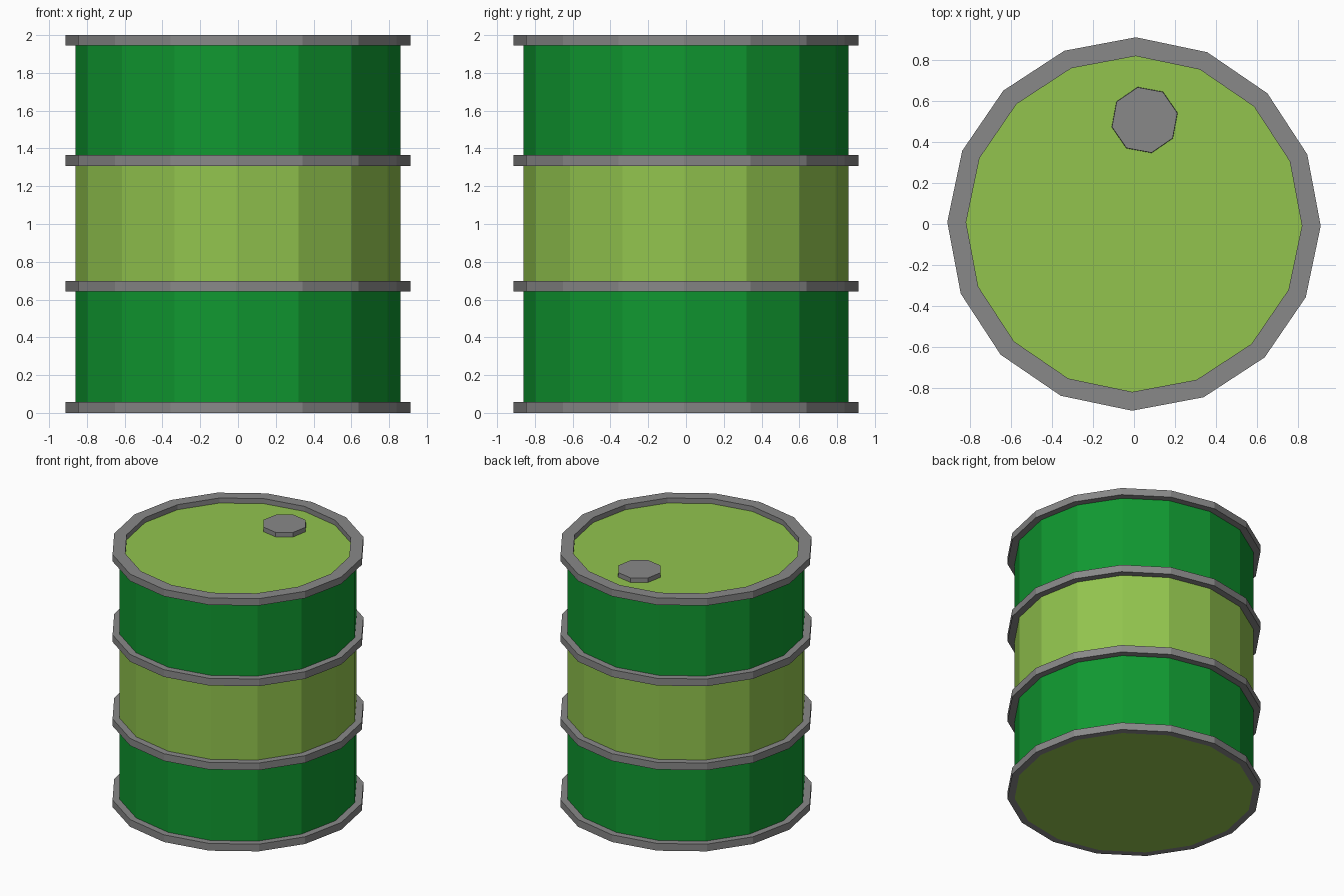
import bpy, bmesh, math

if "Cube" in bpy.data.objects:
    bpy.data.objects.remove(bpy.data.objects["Cube"])

def material(name, rgb):
    m = bpy.data.materials.new(name)
    m.diffuse_color = (*rgb, 1)
    m.use_nodes = True
    m.node_tree.nodes["Principled BSDF"].inputs["Base Color"].default_value = m.diffuse_color
    return m

GREEN = material("dark green", (0.0052, 0.314, 0.030))
LIME = material("lime green", (0.287, 0.552, 0.076))
GREY = material("steel grey", (0.246, 0.246, 0.246))

SIDES = 16
TWIST = math.radians(-0.6)

def lathe(name, profile, mats, sides=SIDES, twist=TWIST, centre=(0, 0),
          closed=False, rule=None):
    """Turn an upward (radius, z) profile; open profiles get end caps."""
    bm = bmesh.new()
    loops = []
    for r, z in profile:
        loops.append([bm.verts.new((centre[0] + r * math.cos(twist + math.tau * i / sides),
                                    centre[1] + r * math.sin(twist + math.tau * i / sides), z))
                      for i in range(sides)])
    pairs = list(zip(loops, loops[1:]))
    if closed:
        pairs.append((loops[-1], loops[0]))
    for a, b in pairs:
        for i in range(sides):
            j = (i + 1) % sides
            bm.faces.new((a[i], a[j], b[j], b[i]))
    if not closed:
        bm.faces.new(loops[0][::-1])
        bm.faces.new(loops[-1])
    bm.normal_update()
    if rule:
        for f in bm.faces:
            f.material_index = rule(f)
    me = bpy.data.meshes.new(name)
    bm.to_mesh(me)
    bm.free()
    for m in mats:
        me.materials.append(m)
    ob = bpy.data.objects.new(name, me)
    bpy.context.collection.objects.link(ob)
    return ob

# Drum body: green outer bands, lime middle band, lid and base
def band_colour(f):
    z = f.calc_center_median().z
    return 1 if abs(f.normal.z) > 0.5 or 0.67 < z < 1.33 else 0

lathe("drum_body", [(0.86, 0), (0.86, 0.67), (0.86, 1.335), (0.86, 1.96)],
      [GREEN, LIME], rule=band_colour)

# Steel hoops; the top one has a wider rim standing above the lid
for name, inner, z0, z1 in [("bottom_hoop", 0.86, 0, 0.057),
                            ("lower_hoop", 0.855, 0.642, 0.699),
                            ("upper_hoop", 0.855, 1.307, 1.364),
                            ("top_rim", 0.82, 1.945, 2.0)]:
    lathe(name, [(inner, z0), (0.912, z0), (0.912, z1), (inner, z1)], [GREY], closed=True)

# Filler cap on the lid
lathe("filler_cap", [(0.165, 1.95), (0.163, 1.995)], [GREY], sides=8,
      twist=math.radians(12), centre=(0.052, 0.508))
